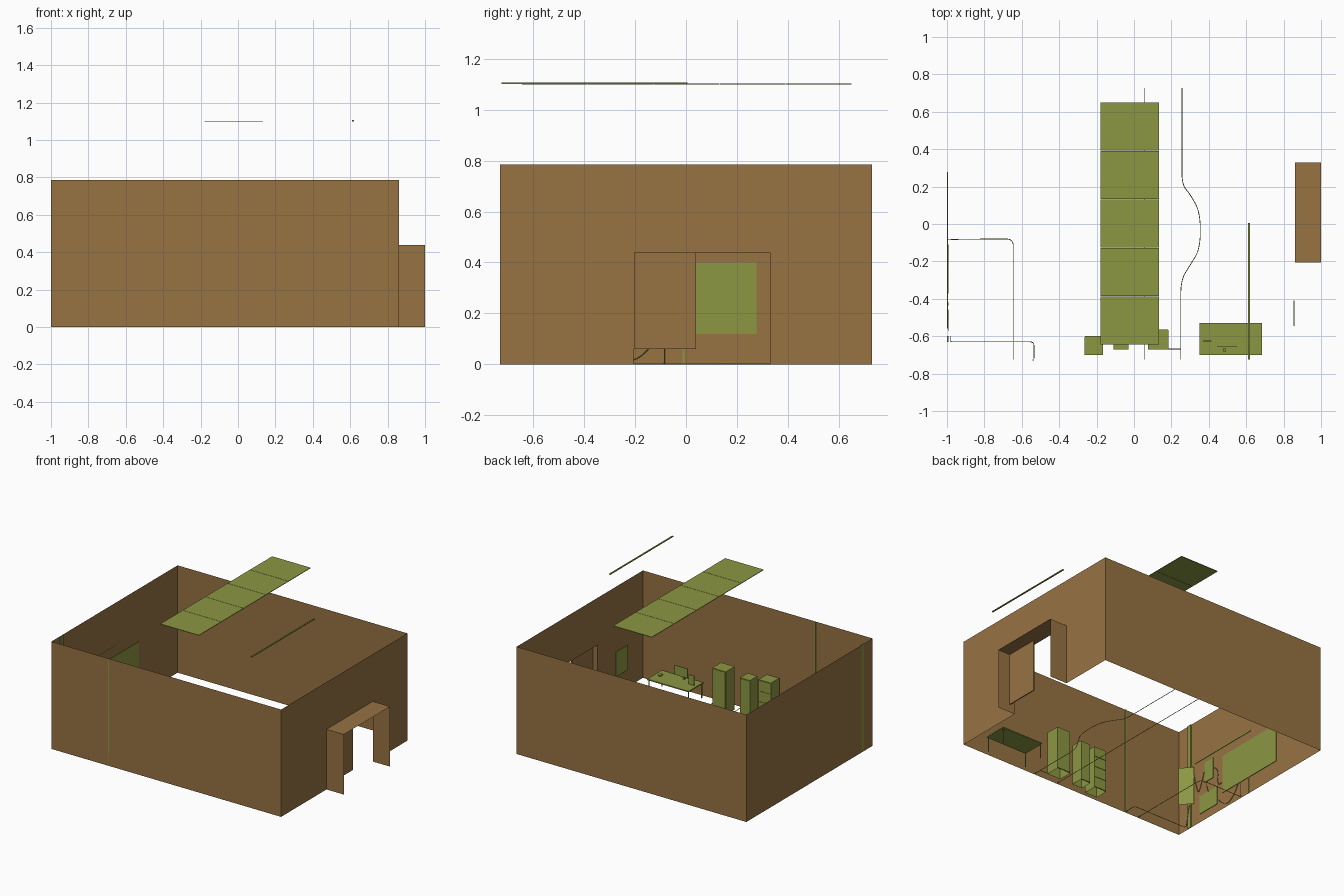
import bpy, bmesh

if "Cube" in bpy.data.objects:
    bpy.data.objects.remove(bpy.data.objects["Cube"])


def material(name, rgb):
    m = bpy.data.materials.new(name)
    m.diffuse_color = (*rgb, 1)
    m.use_nodes = True
    m.node_tree.nodes["Principled BSDF"].inputs["Base Color"].default_value = m.diffuse_color
    return m


BROWN = material("wall_brown", (0.31, 0.17, 0.055))
GREEN = material("fitting_green", (0.26, 0.31, 0.055))


def add_mesh(name, bm, mat):
    me = bpy.data.meshes.new(name)
    bm.to_mesh(me)
    bm.free()
    me.materials.append(mat)
    ob = bpy.data.objects.new(name, me)
    bpy.context.collection.objects.link(ob)
    return ob


def quads(name, faces, mat=BROWN):
    """Thin sheets, each given as four corners."""
    bm = bmesh.new()
    for f in faces:
        bm.faces.new([bm.verts.new(p) for p in f])
    bmesh.ops.remove_doubles(bm, verts=bm.verts, dist=1e-5)
    return add_mesh(name, bm, mat)


def box(name, x, y, z, mat=GREEN, open_bottom=False):
    """Box from (min, max) ranges."""
    bm = bmesh.new()
    bmesh.ops.create_cube(bm, size=1)
    for v in bm.verts:
        v.co = [r[0] + (c + 0.5) * (r[1] - r[0]) for r, c in zip((x, y, z), v.co)]
    if open_bottom:
        low = [f for f in bm.faces if f.normal.z < -0.9]
        bmesh.ops.delete(bm, geom=low, context='FACES_ONLY')
    return add_mesh(name, bm, mat)


def cable(name, pts, r=0.002):
    """Round cable whose corners are softened by a quadratic spline."""
    cu = bpy.data.curves.new(name, 'CURVE')
    cu.dimensions = '3D'
    cu.bevel_depth, cu.bevel_resolution, cu.resolution_u = r, 1, 6
    cu.use_fill_caps = True
    sp = cu.splines.new('NURBS')
    sp.points.add(len(pts) - 1)
    for p, co in zip(sp.points, pts):
        p.co = (*co, 1)
    sp.order_u, sp.use_endpoint_u = 3, True
    cu.materials.append(GREEN)
    ob = bpy.data.objects.new(name, cu)
    bpy.context.collection.objects.link(ob)


def wall_x(x, y0, y1, z0, z1):
    return [(x, y0, z0), (x, y1, z0), (x, y1, z1), (x, y0, z1)]


def wall_y(y, x0, x1, z0, z1):
    return [(x0, y, z0), (x1, y, z0), (x1, y, z1), (x0, y, z1)]


# Room shell: sheets without floor, doorway in the right wall
L, R, D, H = -1.0, 0.86, 0.73, 0.785
A0, A1, AH = -0.205, 0.33, 0.44
quads("front_wall", [wall_y(-D, L, R, 0, H)])
quads("back_wall", [wall_y(D, L, R, 0, H)])
quads("left_wall", [wall_x(L, -D, D, 0, H)])
quads("right_wall", [wall_x(R, -D, A0, 0, H), wall_x(R, A1, D, 0, H),
                     wall_x(R, A0, A1, AH, H)])

# Entrance porch and half-open door
quads("entrance_porch", [wall_y(A0, R, 1, 0, AH), wall_y(A1, R, 1, 0, AH),
                         [(R, A0, AH), (1, A0, AH), (1, A1, AH), (R, A1, AH)]])
box("sliding_door", (0.895, 0.902), (A0, 0.04), (0.06, AH - 0.001), BROWN)

# Ceiling lamp strip of five panels and a hanging rail
n, y0, y1 = 5, -0.645, 0.65
step = (y1 - y0) / n
for i in range(n):
    a = y0 + i * step
    box(f"ceiling_panel_{i + 1}", (-0.178, 0.134),
        (a + 0.001, a + step - 0.001), (1.098, 1.102))
box("ceiling_rail", (0.61, 0.62), (-0.725, 0.005), (1.10, 1.106))

# Fittings on the left wall
WX = (-0.999, -0.995)
box("large_board", WX, (-0.277, 0.277), (0.12, 0.40))
box("upper_wall_panel", WX, (-0.46, -0.37), (0.28, 0.43))
box("lower_wall_panel", WX, (-0.51, -0.33), (0.06, 0.195))
box("vertical_duct", (-1.0, -0.993), (-0.63, -0.60), (0, H))
box("wall_rail", WX, (-0.56, 0.01), (0.466, 0.474))
box("board_strip", WX, (-0.014, -0.006), (0, 0.12))

# Angled panel across the front left corner
quads("corner_panel", [[(-0.99, -0.56, 0.16), (-0.92, -0.64, 0.16),
                        (-0.92, -0.64, 0.44), (-0.99, -0.56, 0.44)]], GREEN)

# Front wall pole, right wall pane
box("wall_pole", (-0.543, -0.535), (-0.73, -0.724), (0, H))
box("right_wall_pane", (0.853, 0.858), (-0.545, -0.41), (0.13, 0.31))

# Desk with legs and equipment
box("desk_top", (0.35, 0.685), (-0.70, -0.53), (0.106, 0.114))
for i, x in enumerate((0.355, 0.675)):
    for j, y in enumerate((-0.695, -0.54)):
        box(f"desk_leg_{i}_{j}", (x, x + 0.005), (y, y + 0.005), (0, 0.106))
box("monitor_screen", (0.445, 0.55), (-0.658, -0.654), (0.135, 0.205))
box("monitor_stand", (0.478, 0.488), (-0.684, -0.664), (0.114, 0.15))
box("desk_screen_small", (0.37, 0.415), (-0.627, -0.623), (0.114, 0.185))
box("desk_device", (0.635, 0.655), (-0.64, -0.61), (0.114, 0.122))

# Cabinets, open underneath, with drawer or door fronts
cabinets = [("tall_cabinet", 0.075, 0.185, -0.67, -0.565, 0.315, 1),
            ("narrow_cabinet", -0.11, -0.03, -0.67, -0.58, 0.295, 1),
            ("drawer_cabinet", -0.265, -0.165, -0.70, -0.60, 0.31, 4)]
for name, xa, xb, ya, yb, h, rows in cabinets:
    box(name, (xa, xb), (ya, yb - 0.003), (0, h), open_bottom=True)
    s = h / rows
    for k in range(rows):
        box(f"{name}_front_{k + 1}", (xa + 0.003, xb - 0.003), (yb - 0.003, yb),
            (k * s + 0.004, (k + 1) * s - 0.004))

# Floor cables
F = 0.002
cable("floor_cable_straight", [(0.055, -0.725, F), (0.055, 0, F), (0.055, 0.728, F)])
cable("floor_cable_bulge", [(0.25, -0.725, F), (0.25, -0.45, F), (0.25, -0.30, F),
                            (0.30, -0.22, F), (0.355, -0.13, F), (0.355, 0.06, F),
                            (0.30, 0.16, F), (0.256, 0.21, F), (0.256, 0.35, F),
                            (0.256, 0.728, F)])
cable("cabinet_cable", [(0.185, -0.668, F), (0.22, -0.668, F), (0.25, -0.668, F)])
cable("board_cable", [(-0.645, -0.725, F), (-0.645, -0.16, F), (-0.645, -0.08, F),
                      (-0.72, -0.08, F), (-0.96, -0.082, F), (-0.995, -0.085, F),
                      (-0.995, -0.085, 0.04), (-0.995, -0.085, 0.12)])
cable("corner_cable", [(-0.535, -0.72, F), (-0.535, -0.67, F), (-0.535, -0.63, F),
                       (-0.58, -0.63, F), (-0.93, -0.63, F), (-0.98, -0.63, F),
                       (-0.98, -0.625, 0.05), (-0.98, -0.60, 0.16)])

# Hanging cables between the left wall panels
W = -0.993
cable("hanging_cable_1", [(W, -0.57, 0.40), (W, -0.53, 0.22), (W, -0.50, 0.25), (W, -0.46, 0.36)])
cable("hanging_cable_2", [(W, -0.37, 0.35), (W, -0.31, 0.33), (W, -0.33, 0.18), (W, -0.277, 0.20)])
cable("hanging_cable_3", [(W, -0.33, 0.10), (W, -0.25, 0.00), (W, -0.15, 0.04), (W, -0.11, 0.12)])
cable("hanging_cable_4", [(W, -0.43, 0.28), (W, -0.44, 0.24), (W, -0.42, 0.195)])
